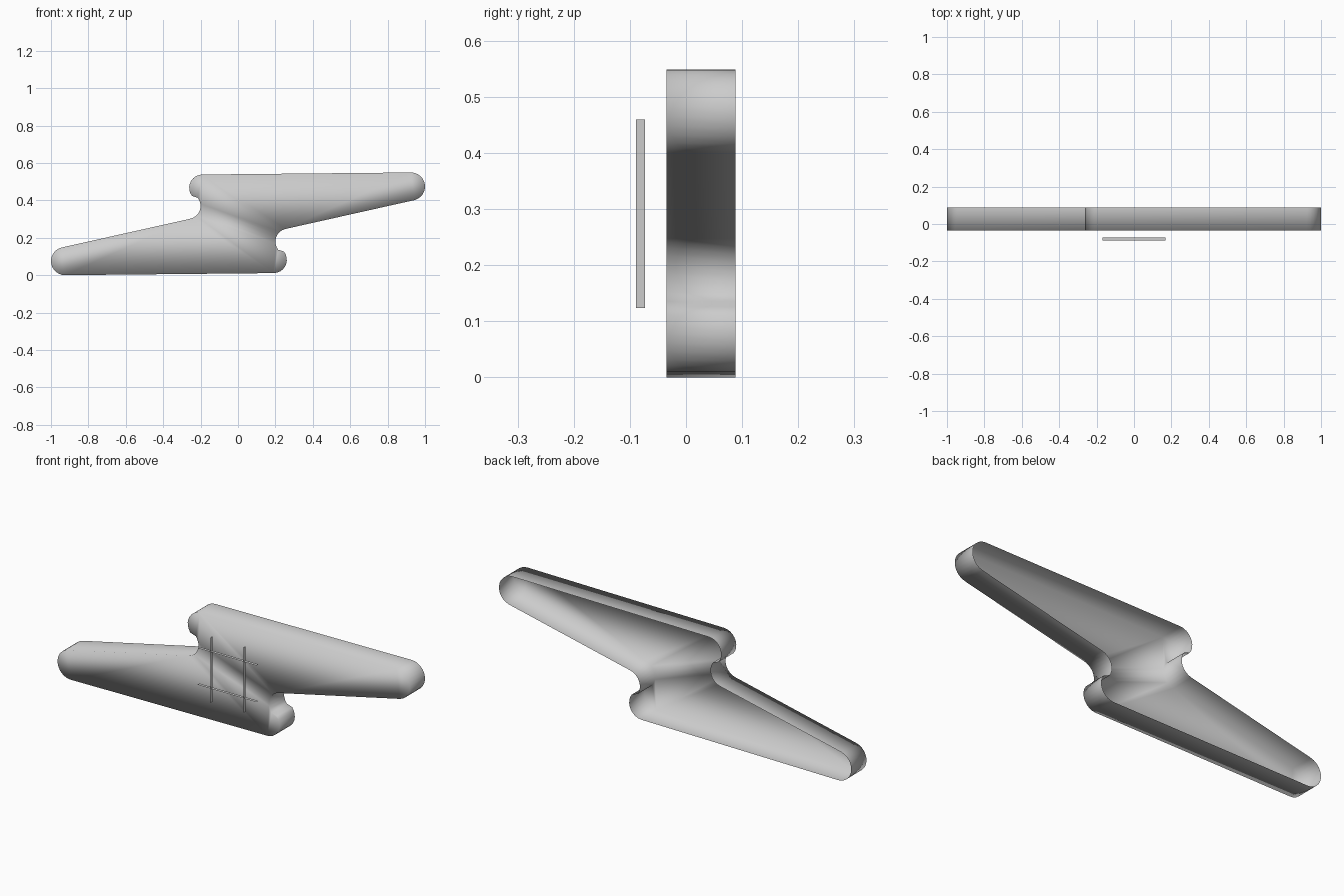
import bpy, bmesh
from math import cos, sin, radians

if "Cube" in bpy.data.objects:
    bpy.data.objects.remove(bpy.data.objects["Cube"])

FRONT, BACK = -0.035, 0.088
MID_Z = 0.2745


def arc(cx, cz, r, a0, a1, n):
    return [(cx + r * cos(radians(a0 + (a1 - a0) * i / n)),
             cz + r * sin(radians(a0 + (a1 - a0) * i / n))) for i in range(n + 1)]


def finish(name, bm, smooth):
    me = bpy.data.meshes.new(name)
    bm.to_mesh(me)
    bm.free()
    for p in me.polygons:
        p.use_smooth = smooth
    ob = bpy.data.objects.new(name, me)
    bpy.context.collection.objects.link(ob)
    return ob


# Half of the bolt outline: upper lobe, concave notch, lower wing tip
half = arc(-0.19, 0.467, 0.071, 92, 218, 9)
half += arc(-0.27, 0.37, 0.07, 38, -78, 8)
half += arc(-0.925, 0.075, 0.075, 103, 270, 12)
# The other half is the same turned 180 degrees
outline = half + [(-x, 2 * MID_Z - z) for x, z in half]

# Bolt shell: front face and side walls, open at the back
bm = bmesh.new()
front = [bm.verts.new((x, FRONT, z)) for x, z in outline]
back = [bm.verts.new((x, BACK, z)) for x, z in outline]
face = bm.faces.new(front)
n = len(outline)
for i in range(n):
    j = (i + 1) % n
    bm.faces.new((front[j], front[i], back[i], back[j]))
bm.normal_update()
if face.normal.y > 0:
    bmesh.ops.reverse_faces(bm, faces=bm.faces[:])
bmesh.ops.triangulate(bm, faces=[face])
finish("bolt_shell", bm, True)

# Crossed thin strips floating in front, edge-on to the front view
bm = bmesh.new()
Y0, Y1, REACH, GAP, CZ = -0.089, -0.073, 0.168, 0.094, 0.2915
for s in (-GAP, GAP):
    for a, b in (((s, CZ - REACH), (s, CZ + REACH)),
                 ((-REACH, CZ + s), (REACH, CZ + s))):
        bm.faces.new([bm.verts.new(p) for p in (
            (a[0], Y0, a[1]), (b[0], Y0, b[1]),
            (b[0], Y1, b[1]), (a[0], Y1, a[1]))])
finish("front_strips", bm, False)
